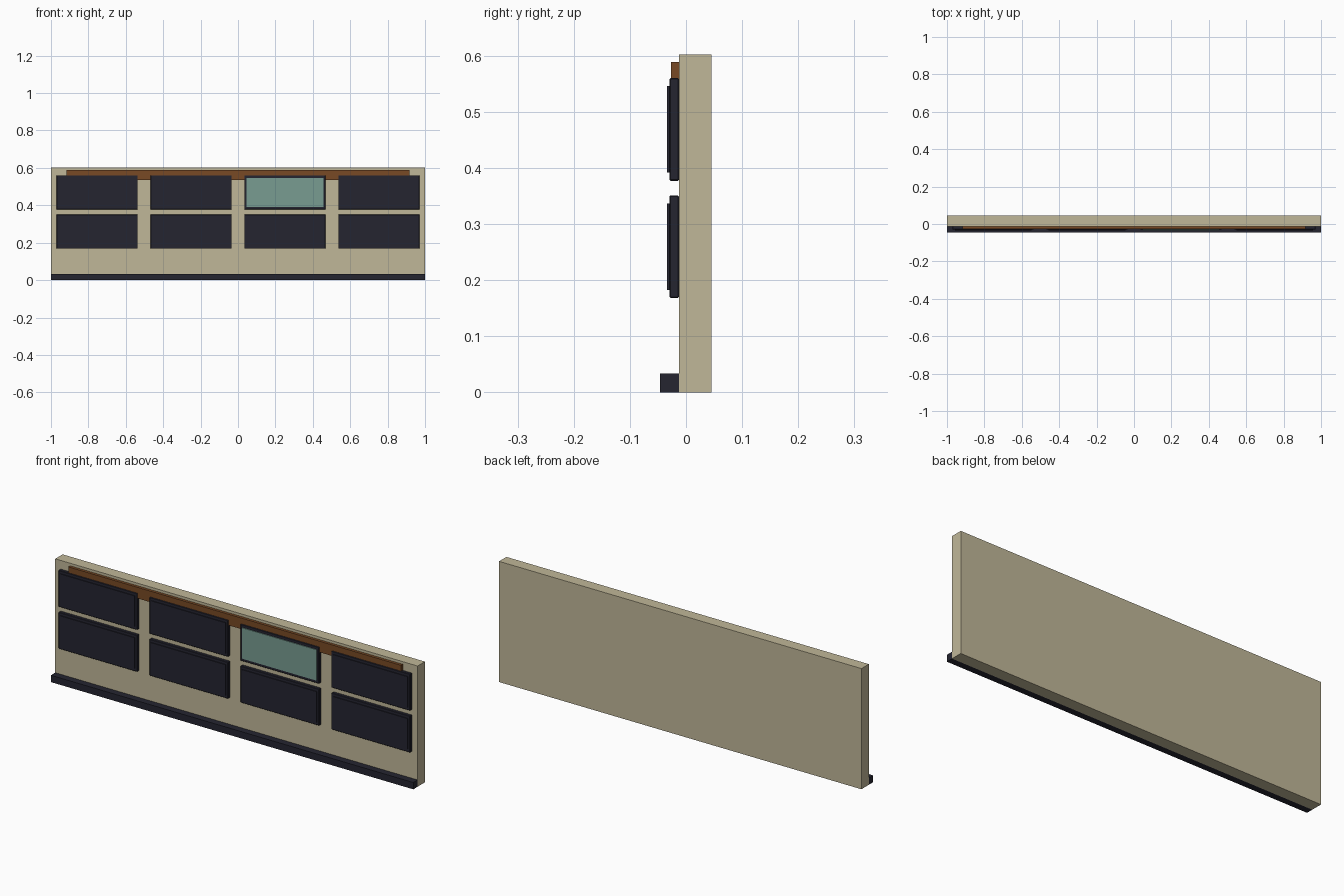
import bpy
import bmesh

if "Cube" in bpy.data.objects:
    bpy.data.objects.remove(bpy.data.objects["Cube"])


def make_material(name, rgb):
    mat = bpy.data.materials.new(name)
    mat.diffuse_color = (*rgb, 1.0)
    mat.use_nodes = True
    mat.node_tree.nodes["Principled BSDF"].inputs["Base Color"].default_value = mat.diffuse_color
    return mat


BEIGE = make_material("beige plaster", (0.53, 0.475, 0.315))
DARK = make_material("dark slate", (0.018, 0.018, 0.030))
TEAL = make_material("teal glass", (0.188, 0.335, 0.285))
BROWN = make_material("brown wood", (0.188, 0.067, 0.018))


def box(name, x, y, z, mat, bevel=0.0):
    """Box from (min, max) ranges on each axis."""
    bm = bmesh.new()
    bmesh.ops.create_cube(bm, size=1.0)
    for v in bm.verts:
        v.co = [r[0] if c < 0 else r[1] for c, r in zip(v.co, (x, y, z))]
    if bevel:
        bmesh.ops.bevel(bm, geom=bm.edges[:], offset=bevel, segments=1,
                        affect='EDGES')
    mesh = bpy.data.meshes.new(name)
    bm.to_mesh(mesh)
    bm.free()
    mesh.materials.append(mat)
    obj = bpy.data.objects.new(name, mesh)
    bpy.context.collection.objects.link(obj)
    return obj


WALL_FRONT = -0.0125

# Wall slab, base strip and wooden rail
box("wall", (-1, 1), (WALL_FRONT, 0.0455), (0, 0.602), BEIGE)
box("base_strip", (-1, 1), (-0.0465, WALL_FRONT), (0, 0.034), DARK)
box("top_rail", (-0.918, 0.918), (-0.0265, WALL_FRONT), (0.534, 0.589), BROWN)

# Two rows of four framed screens, one of them lit
for row, zc in enumerate((0.2595, 0.4685)):
    for col in range(4):
        xc = (col - 1.5) * 0.502
        lit = row == 1 and col == 2
        box(f"screen_frame_{row}_{col}", (xc - 0.217, xc + 0.217),
            (-0.0295, WALL_FRONT), (zc - 0.0915, zc + 0.0915), DARK, 0.002)
        box(f"screen_panel_{row}_{col}", (xc - 0.205, xc + 0.205),
            (-0.0335, -0.0290), (zc - 0.077, zc + 0.077),
            TEAL if lit else DARK)
